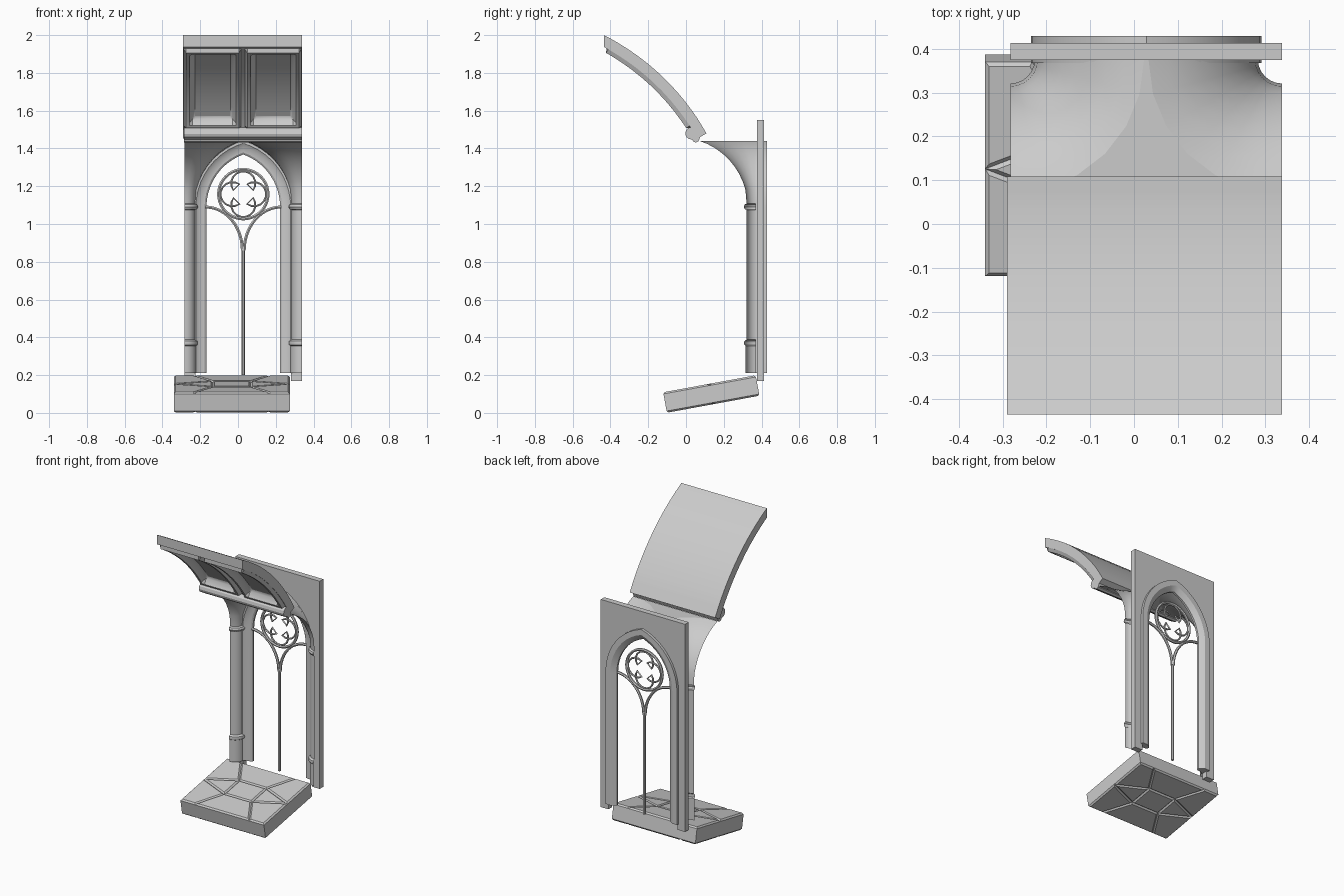
import bpy, bmesh, math
from mathutils import Vector, Matrix

if "Cube" in bpy.data.objects:
    bpy.data.objects.remove(bpy.data.objects["Cube"])

CX = 0.028                       # centre line of the bay
X0, X1 = -0.282, 0.338           # left and right edge of the bay
SPRING = 1.09                    # height where the arches spring


def finish(name, bm, smooth=True, fix=True):
    if fix:
        bmesh.ops.recalc_face_normals(bm, faces=bm.faces)
    me = bpy.data.meshes.new(name)
    bm.to_mesh(me)
    bm.free()
    ob = bpy.data.objects.new(name, me)
    bpy.context.collection.objects.link(ob)
    if smooth:
        bpy.ops.object.select_all(action='DESELECT')
        ob.select_set(True)
        bpy.context.view_layer.objects.active = ob
        bpy.ops.object.shade_smooth_by_angle(angle=math.radians(30))
    return ob


def add_prism(bm, pts, offset):
    face = bm.faces.new([bm.verts.new(p) for p in pts])
    new = bmesh.ops.extrude_face_region(bm, geom=[face])['geom']
    bmesh.ops.translate(bm, vec=offset, verts=[g for g in new if isinstance(g, bmesh.types.BMVert)])


def pointed_arch(inset, foot, n=10):
    """Points (x, z) of a pointed arch from left foot over the apex to right foot."""
    half, rad = 0.263 - inset, 0.364 - inset
    off = rad - half
    end = math.acos(off / rad)
    left = [(-half, foot)]
    left += [(off - rad * math.cos(end * i / n), SPRING + rad * math.sin(end * i / n)) for i in range(n + 1)]
    right = [(-x, z) for x, z in reversed(left[:-1])]
    return [(CX + x, z) for x, z in left + right]


# wall panel with pointed opening
bm = bmesh.new()
outline = [(X0, 0.17), (X0, 1.55), (X1, 1.55), (X1, 0.17)]
hole = pointed_arch(0.01, 0.17)
add_prism(bm, [(x, 0.375, z) for x, z in outline + hole[::-1]], (0, 0.038, 0))
finish("wall_panel", bm, False)

# moulded window frame swept round the arch
bm = bmesh.new()
section = [(0.0, 0.368), (0.012, 0.368), (0.03, 0.382), (0.058, 0.386), (0.068, 0.394),
           (0.068, 0.408), (0.058, 0.416), (0.035, 0.43), (0.0, 0.43)]
rings = [[bm.verts.new((x, y, z)) for x, z in pointed_arch(i, 0.21)] for i, y in section]
for k in range(len(rings)):
    a, b = rings[k], rings[(k + 1) % len(rings)]
    for i in range(len(a) - 1):
        bm.faces.new((a[i], a[i + 1], b[i + 1], b[i]))
for e in (0, -1):
    bm.faces.new([r[e] for r in rings])
finish("window_frame", bm)

# corner columns that flare into quarter fan vaults
profile = [(0.06, 0.21), (0.06, 0.355), (0.067, 0.36), (0.069, 0.37), (0.067, 0.38), (0.055, 0.388),
           (0.055, 1.075), (0.064, 1.078), (0.07, 1.09), (0.066, 1.103), (0.055, 1.108)]
for i in range(1, 11):
    t = math.acos(1 - 0.255 / 0.368) * i / 10
    if i > 1:
        profile.append((0.05 + 0.368 * (1 - math.cos(t)), SPRING + 0.368 * math.sin(t)))
for name, cx, s in (("left_column_vault", X0, 1), ("right_column_vault", X1, -1)):
    bm = bmesh.new()
    rows = [[bm.verts.new((cx + s * r * math.cos(k * math.pi / 12), 0.376 - r * math.sin(k * math.pi / 12), z))
             for k in range(7)] for r, z in profile]
    for a, b in zip(rows, rows[1:]):
        for k in range(6):
            q = (a[k], b[k], b[k + 1], a[k + 1])
            bm.faces.new(q if s > 0 else q[::-1])
    finish(name, bm, fix=False)

# flat spandrel between the two vaults
bm = bmesh.new()
arc = [(0.305 * math.cos(k * math.pi / 12), 0.376 - 0.305 * math.sin(k * math.pi / 12)) for k in range(7)]
for k in range(6):
    (xa, ya), (xb, yb) = arc[k], arc[k + 1]
    bm.faces.new([bm.verts.new(p + (1.44,)) for p in
                  ((X0 + xa, ya), (X0 + xb, yb), (X1 - xb, yb), (X1 - xa, ya))])
bmesh.ops.remove_doubles(bm, verts=bm.verts, dist=0.0005)
finish("vault_spandrel", bm, False)


# window tracery rods
def rod(name, pts, radius, cyclic=False):
    cu = bpy.data.curves.new(name, 'CURVE')
    cu.dimensions = '3D'
    cu.bevel_depth, cu.bevel_resolution, cu.use_fill_caps = radius, 1, True
    sp = cu.splines.new('POLY')
    sp.points.add(len(pts) - 1)
    for p, (x, z) in zip(sp.points, pts):
        p.co = (x, 0.396, z, 1)
    sp.use_cyclic_u = cyclic
    ob = bpy.data.objects.new(name, cu)
    bpy.context.collection.objects.link(ob)
    bpy.ops.object.select_all(action='DESELECT')
    ob.select_set(True)
    bpy.context.view_layer.objects.active = ob
    bpy.ops.object.convert(target='MESH')
    bpy.ops.object.shade_smooth_by_angle(angle=math.radians(50))


rod("mullion", [(CX, 0.2), (CX, 0.88)], 0.009)
for name, s in (("left_branch", -1), ("right_branch", 1)):
    pts = [(CX + s * (0.2 - 0.195 * math.cos(t)), 0.86 + 0.23 * math.sin(t))
           for t in (i * math.pi / 24 for i in range(13))]
    rod(name, pts, 0.009)
RZ = 1.158
rod("rose_ring", [(CX + 0.131 * math.cos(i * math.pi / 20), RZ + 0.131 * math.sin(i * math.pi / 20))
                  for i in range(40)], 0.009, True)
foil = []
for q in range(4):
    for i in range(12):
        a = q * math.pi / 2
        b = a + math.radians(-125 + 250 * i / 11)
        foil.append((CX + 0.057 * math.cos(a) + 0.064 * math.cos(b), RZ + 0.057 * math.sin(a) + 0.064 * math.sin(b)))
rod("quatrefoil", foil, 0.006, True)

# curved ceiling slab with two coffers underneath
AY, AZ, R_OUT, R_IN = -1.017, 0.848, 1.2907, 1.235
A0, A1 = math.radians(29.3), math.radians(61.9)
S0, S1 = math.radians(32.4) * R_IN, math.radians(61.2) * R_IN
STEPS = [0, 0.012, 0.028, 0.045, 0.058]
RELIEF = [0, -0.022, -0.022, 0.012, 0.022]
COFFERS = [(-0.286, 0.017), (0.037, 0.335)]


def relief(x, s):
    for a, b in COFFERS:
        d = min(x - a, b - x, s - S0, S1 - s)
        if d > 0:
            for i in range(4):
                if d <= STEPS[i + 1]:
                    f = (d - STEPS[i]) / (STEPS[i + 1] - STEPS[i])
                    return RELIEF[i] + f * (RELIEF[i + 1] - RELIEF[i])
            return RELIEF[-1]
    return 0


xs = sorted([-0.29, 0.338] + [v for a, b in COFFERS for d in STEPS for v in (a + d, b - d)])
ss = sorted([A0 * R_IN, A1 * R_IN] + [v for d in STEPS for v in (S0 + d, S1 - d)]
            + [S0 + 0.058 + (S1 - S0 - 0.116) * i / 8 for i in range(1, 8)])
bm = bmesh.new()


def arc_vert(x, a, r):
    return bm.verts.new((x, AY + r * math.cos(a), AZ + r * math.sin(a)))


inner = [[arc_vert(x, s / R_IN, R_IN + relief(x, s)) for s in ss] for x in xs]
outer = [[arc_vert(x, A0 + (s / R_IN - A0) * (math.radians(63.2) - A0) / (A1 - A0), R_OUT) for s in ss] for x in xs]
nx, ns = len(xs), len(ss)
for g in (inner, outer):
    for i in range(nx - 1):
        for j in range(ns - 1):
            bm.faces.new((g[i][j], g[i + 1][j], g[i + 1][j + 1], g[i][j + 1]))
for i in (0, nx - 1):
    for j in range(ns - 1):
        bm.faces.new((inner[i][j], inner[i][j + 1], outer[i][j + 1], outer[i][j]))
for j in (0, ns - 1):
    for i in range(nx - 1):
        bm.faces.new((inner[i][j], inner[i + 1][j], outer[i + 1][j], outer[i][j]))
finish("coffered_ceiling", bm)

# rounded moulding along the lower edge of the ceiling
bm = bmesh.new()
edge = [(0.075, 1.46), (0.066, 1.438), (0.052, 1.431), (0.038, 1.437), (0.034, 1.447), (0.016, 1.45),
        (0.002, 1.46), (-0.004, 1.477), (0.0, 1.495), (0.012, 1.508), (0.028, 1.513), (0.06, 1.5)]
add_prism(bm, [(-0.285, y, z) for y, z in edge], (0.623, 0, 0))
finish("ceiling_moulding", bm)

# tilted floor block made of star-patterned stones
W, D, T = 0.307, 0.249, 0.055
hx, hy, ex = 0.1, 0.08, 0.2
stones = [[(-hx, -hy), (hx, -hy), (hx, hy), (-hx, hy)]]
for s in (-1, 1):
    stones.append([(-hx, s * hy), (hx, s * hy), (ex, s * D), (-ex, s * D)])
    stones.append([(s * hx, -hy), (s * hx, hy), (s * W, 0)])
    for t in (-1, 1):
        stones.append([(s * hx, t * hy), (s * ex, t * D), (s * W, t * D), (s * W, 0)])
place = Matrix.Translation((-0.033, 0.134, 0.1)) @ Matrix.Rotation(math.radians(10.4), 4, 'X')
bm = bmesh.new()
for st in stones:
    add_prism(bm, [(x, y, -T) for x, y in st], (0, 0, 2 * T))
caps = [f for f in bm.faces if all(abs(abs(v.co.z) - T) < 1e-5 for v in f.verts)
        and len({round(v.co.z, 4) for v in f.verts}) == 1]
bmesh.ops.recalc_face_normals(bm, faces=bm.faces)
rims = list({e for f in caps for e in f.edges})
bmesh.ops.bevel(bm, geom=rims, offset=0.009, segments=1, affect='EDGES')
ob = finish("floor_stones", bm, False)
ob.matrix_world = place
